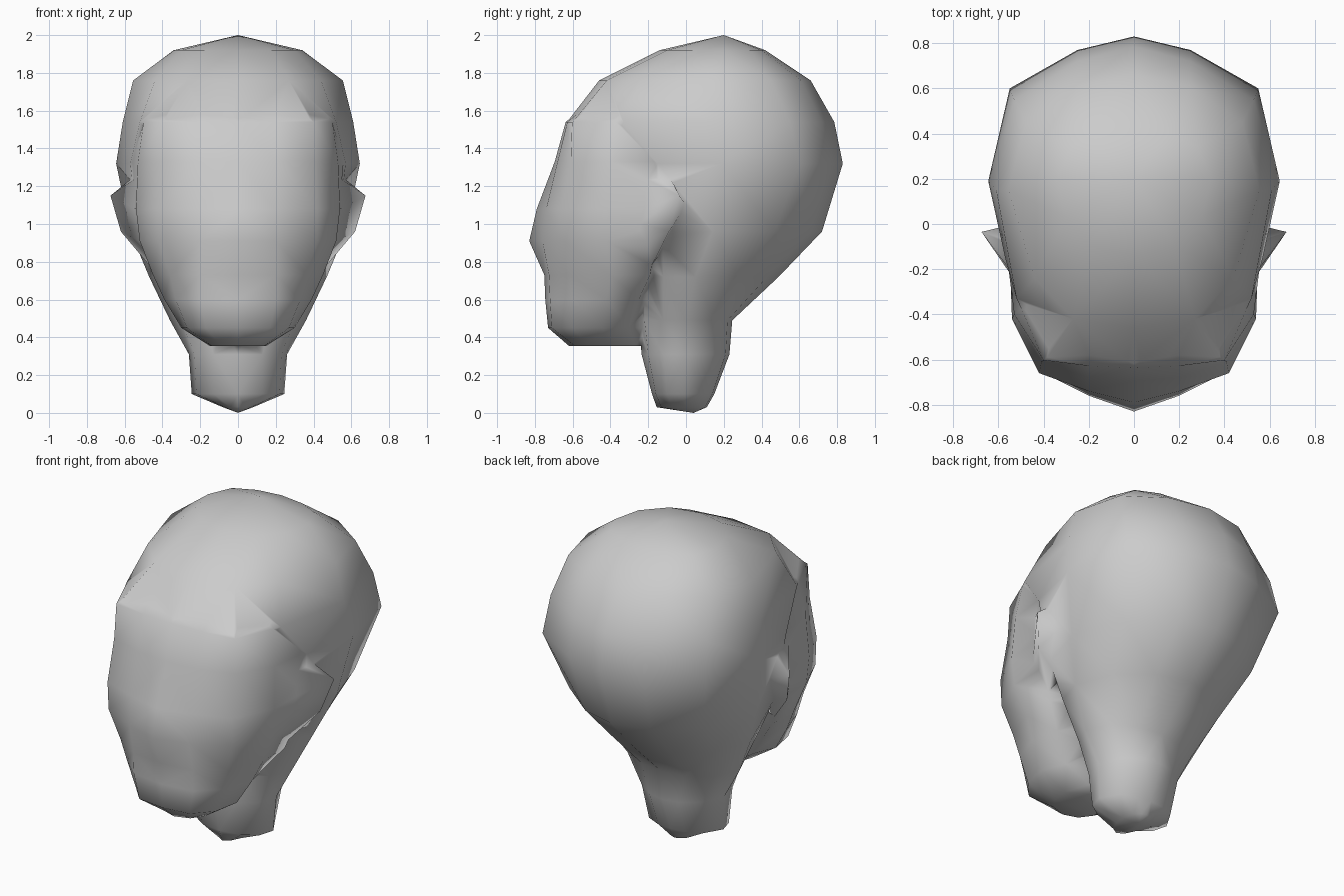
import bpy, bmesh
from mathutils import Vector

if "Cube" in bpy.data.objects:
    bpy.data.objects.remove(bpy.data.objects["Cube"])


def finish(bm, name):
    bm.normal_update()
    bmesh.ops.triangulate(bm, faces=bm.faces[:])
    bmesh.ops.recalc_face_normals(bm, faces=bm.faces[:])
    if bm.calc_volume(signed=True) < 0:
        bmesh.ops.reverse_faces(bm, faces=bm.faces[:])
    me = bpy.data.meshes.new(name)
    bm.to_mesh(me)
    bm.free()
    ob = bpy.data.objects.new(name, me)
    bpy.context.collection.objects.link(ob)
    return ob


def loft(name, rings, top=None, bottom=None):
    """Skin mirrored half rings (z, [(x, y), ...]) listed from top to bottom."""
    bm = bmesh.new()
    loops = []
    for z, half in rings:
        full = half + [(-x, y) for x, y in reversed(half[1:-1])]
        loops.append([bm.verts.new((x, y, z)) for x, y in full])
    n = len(loops[0])
    for a, b in zip(loops, loops[1:]):
        for i in range(n):
            j = (i + 1) % n
            bm.faces.new((a[i], a[j], b[j], b[i]))
    for loop, tip in ((loops[0], top), (loops[-1], bottom)):
        if tip:
            v = bm.verts.new(tip)
            for i in range(n):
                bm.faces.new((loop[i], loop[(i + 1) % n], v))
        else:
            bm.faces.new(loop)
    return finish(bm, name)


# Cranium tapering into the neck
head = loft("head", [
    (1.92, [(0, -.14), (.18, -.10), (.3, .03), (.34, .2), (.28, .34), (.15, .40), (0, .42)]),
    (1.76, [(0, -.46), (.27, -.42), (.44, -.24), (.555, .15), (.48, .45), (.25, .61), (0, .66)]),
    (1.54, [(0, -.63), (.39, -.60), (.52, -.33), (.61, .15), (.53, .55), (.25, .72), (0, .785)]),
    (1.32, [(0, -.50), (.3, -.46), (.57, -.15), (.645, .19), (.55, .6), (.25, .77), (0, .83)]),
    (0.96, [(0, -.35), (.3, -.3), (.53, -.12), (.57, .14), (.46, .47), (.22, .66), (0, .72)]),
    (0.72, [(0, -.26), (.25, -.22), (.42, -.12), (.47, .05), (.38, .28), (.2, .43), (0, .49)]),
    (0.49, [(0, -.25), (.17, -.22), (.3, -.12), (.36, 0), (.29, .15), (.15, .22), (0, .245)]),
    (0.31, [(0, -.235), (.13, -.2), (.23, -.12), (.26, 0), (.2, .14), (.1, .21), (0, .23)]),
    (0.10, [(0, -.18), (.13, -.16), (.22, -.1), (.245, -.01), (.18, .1), (.09, .14), (0, .15)]),
    (0.03, [(0, -.155), (.04, -.13), (.07, -.07), (.08, 0), (.06, .07), (.03, .1), (0, .11)]),
], top=(0, .2, 2.0), bottom=(0, .04, 0))

# Face mass: brow, cheeks, muzzle and jaw
face = loft("face", [
    (1.68, [(0, -.47), (.2, -.46), (.32, -.41), (.4, -.28), (.35, -.15), (0, -.1)]),
    (1.54, [(0, -.637), (.2, -.628), (.40, -.603), (.5, -.38), (.45, -.15), (0, -.1)]),
    (1.33, [(0, -.695), (.2, -.68), (.41, -.61), (.53, -.40), (.56, -.16), (0, -.1)]),
    (1.08, [(0, -.79), (.2, -.74), (.42, -.66), (.54, -.42), (.55, -.15), (0, -.1)]),
    (0.91, [(0, -.83), (.2, -.76), (.42, -.65), (.52, -.42), (.52, -.16), (0, -.1)]),
    (0.73, [(0, -.75), (.2, -.725), (.36, -.62), (.45, -.40), (.45, -.19), (0, -.1)]),
    (0.60, [(0, -.745), (.2, -.72), (.33, -.6), (.39, -.42), (.35, -.25), (0, -.15)]),
    (0.45, [(0, -.73), (.17, -.71), (.27, -.6), (.30, -.44), (.24, -.30), (0, -.2)]),
    (0.355, [(0, -.62), (.09, -.59), (.14, -.52), (.15, -.42), (.10, -.27), (0, -.22)]),
])


# Ears: faceted wedges, mirrored
def ear(name, s):
    pts = [(.675, -.035, 1.15), (.62, -.09, .96), (.565, -.08, 1.24), (.5, -.27, 1.27),
           (.5, -.29, .97), (.47, -.18, .78), (.53, .0, 1.1), (.4, -.1, 1.2), (.4, -.1, .9)]
    bm = bmesh.new()
    for x, y, z in pts:
        bm.verts.new(Vector((s * x, y, z)))
    bmesh.ops.convex_hull(bm, input=bm.verts[:])
    return finish(bm, name)


# Join everything into one skin
parts = [face, ear("ear_right", 1), ear("ear_left", -1)]
for p in parts:
    m = head.modifiers.new("join_" + p.name, 'BOOLEAN')
    m.operation = 'UNION'
    m.solver = 'EXACT'
    m.object = p
bpy.context.view_layer.objects.active = head
for m in list(head.modifiers):
    bpy.ops.object.modifier_apply(modifier=m.name)
for p in parts:
    bpy.data.objects.remove(p)

# Clean slivers and shade smooth
bm = bmesh.new()
bm.from_mesh(head.data)
bmesh.ops.triangulate(bm, faces=bm.faces[:])
bmesh.ops.remove_doubles(bm, verts=bm.verts[:], dist=0.015)
for f in bm.faces:
    f.smooth = True
bm.to_mesh(head.data)
bm.free()
